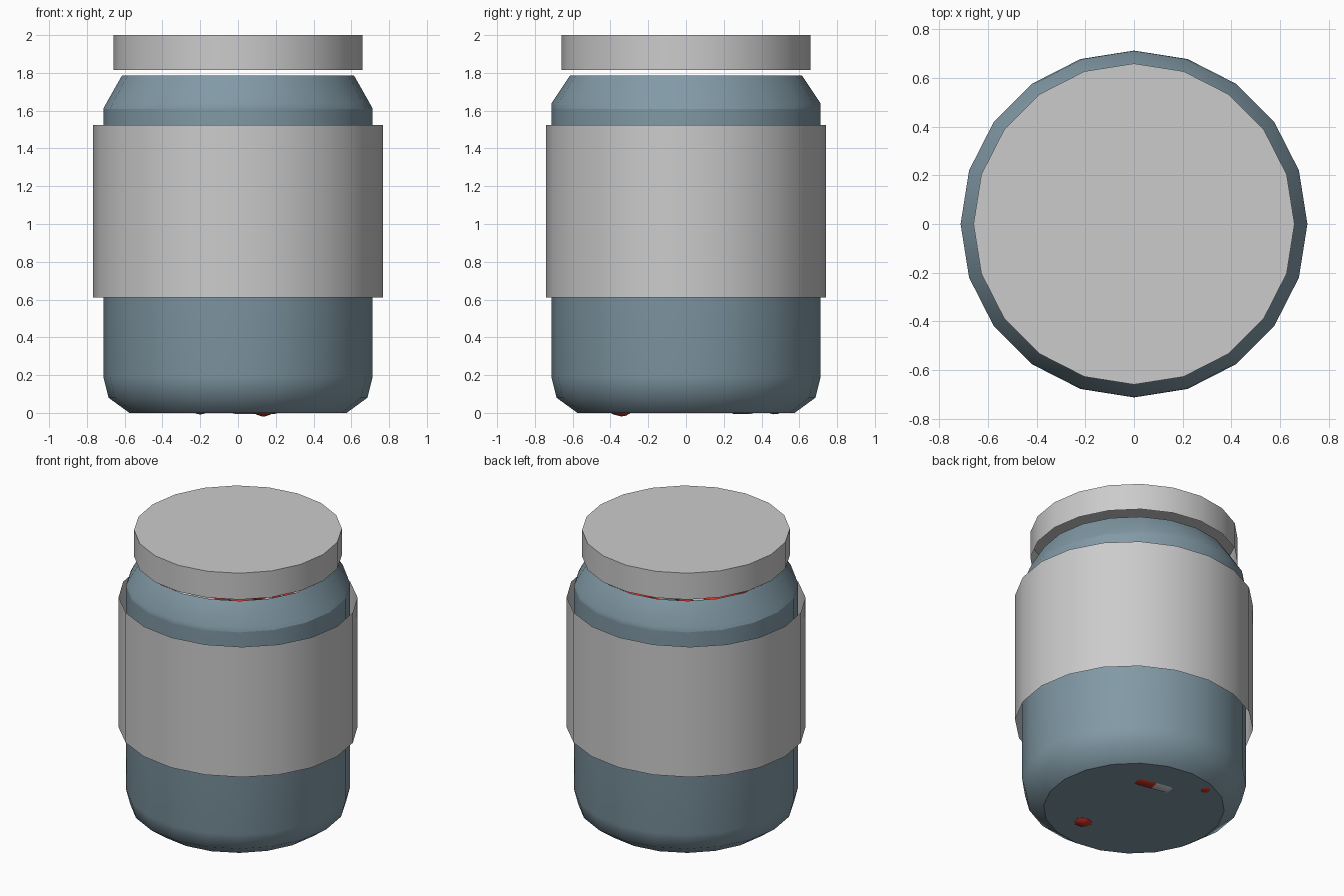
import bpy, bmesh, math, random
from mathutils import Vector, Euler

if "Cube" in bpy.data.objects:
    bpy.data.objects.remove(bpy.data.objects["Cube"])

random.seed(4)


def material(name, rgb):
    m = bpy.data.materials.new(name)
    m.diffuse_color = (*rgb, 1)
    m.use_nodes = True
    m.node_tree.nodes["Principled BSDF"].inputs["Base Color"].default_value = m.diffuse_color
    return m


def lathe(name, rings, sides, base=False, top=False, sharp=()):
    """Stack of elliptical rings (rx, ry, z) joined into an open skin, optional end caps."""
    bm = bmesh.new()
    loops = []
    for rx, ry, z in rings:
        loops.append([bm.verts.new((rx * math.cos(a), ry * math.sin(a), z))
                      for a in (2 * math.pi * i / sides for i in range(sides))])
    for lo, hi in zip(loops, loops[1:]):
        for i in range(sides):
            j = (i + 1) % sides
            bm.faces.new((lo[i], lo[j], hi[j], hi[i]))
    if base:
        bm.faces.new(loops[0][::-1])
    if top:
        bm.faces.new(loops[-1])
    for f in bm.faces:
        f.smooth = True
    for k in sharp:
        for i in range(sides):
            bm.edges.get((loops[k][i], loops[k][(i + 1) % sides])).smooth = False
    mesh = bpy.data.meshes.new(name)
    bm.to_mesh(mesh)
    bm.free()
    return mesh


def add(name, mesh):
    ob = bpy.data.objects.new(name, mesh)
    bpy.context.collection.objects.link(ob)
    return ob


# Jar: rounded foot, straight wall, slightly oval shoulder, open mouth
jar = lathe("jar", [(.575, .575, 0), (.685, .685, .08), (.713, .713, .19),
                    (.713, .713, 1.61), (.697, .712, 1.64), (.615, .615, 1.785)],
            20, base=True, sharp=(0, 3))
jar.materials.append(material("jar_blue_grey", (.22, .32, .38)))
add("jar", jar)

# Label: thin open sleeve around the wall
add("label", lathe("label", [(.768, .74, .612), (.768, .74, 1.525)], 20))

# Lid: thin cup floating just above the mouth
add("lid", lathe("lid", [(.66, .66, 1.815), (.66, .66, 2.0)], 20, top=True, sharp=(1,)))

# Capsule: two-tone pill shared by every copy
R, H = .1, .1
arc = [math.radians(a) for a in (8, 35, 62, 90)]
half = [(R * math.sin(a), R * math.sin(a), H + R * math.cos(a)) for a in arc]
rings = [(x, y, -z) for x, y, z in half] + [(R, R, 0)] + half[::-1]
pill = lathe("capsule", rings, 10, base=True, top=True)
pill.materials.append(material("capsule_red", (.6, .03, .015)))
pill.materials.append(material("capsule_white", (.8, .8, .8)))
for p in pill.polygons:
    p.material_index = int(p.center.z > 0)


def capsule(pos, rot):
    ob = add("capsule", pill)
    ob.location = pos
    ob.rotation_euler = rot


# Three capsules that just poke through the base
capsule((.135, -.36, .18), (.15, 0, 0))
capsule((-.20, .455, .192), (.1, 0, 0))
capsule((.09, .30, .09), Vector((-.3, .06, 0)).to_track_quat('Z', 'Y').to_euler())

# Tumbled layers filling the jar
for k in range(7):
    z = .36 + k * .2
    for count, r in ((7, .45 if k < 6 else .38), (3, .17)):
        for i in range(count):
            a = 2 * math.pi * (i + .4 * k) / count
            rot = Euler((random.uniform(.8, 2.3), 0, random.uniform(0, 6.28)))
            capsule((r * math.cos(a), r * math.sin(a), z + random.uniform(-.03, .03)), rot)
